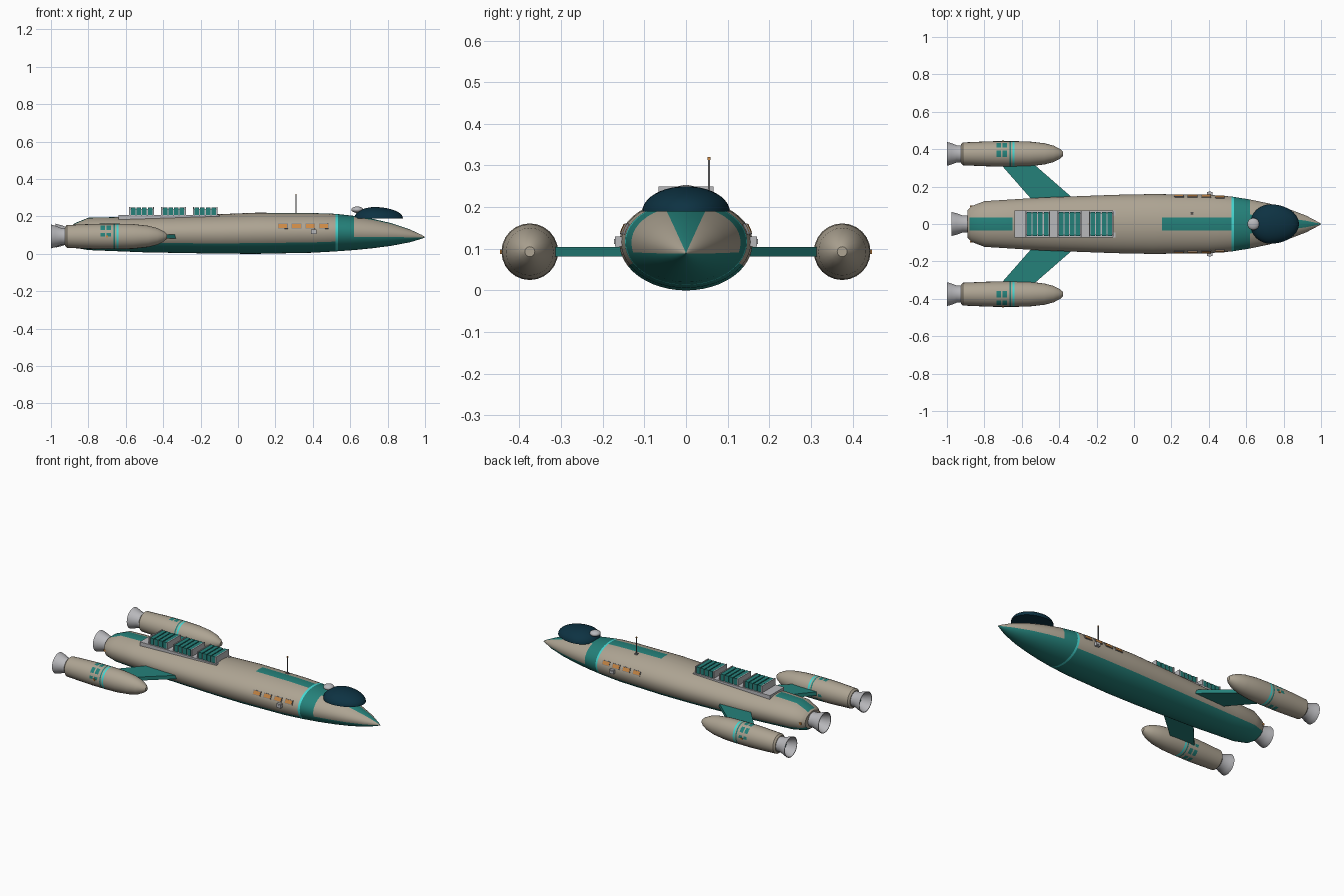
import bpy, bmesh, math
from mathutils import Vector, Matrix

cube = bpy.data.objects.get("Cube")
if cube:
    bpy.data.objects.remove(cube, do_unlink=True)


def material(name, rgb):
    m = bpy.data.materials.new(name)
    m.use_nodes = True
    m.diffuse_color = (*rgb, 1)
    m.node_tree.nodes["Principled BSDF"].inputs["Base Color"].default_value = (*rgb, 1)
    return m


beige = material("beige", (0.42, 0.37, 0.29))
teal = material("teal", (0.018, 0.22, 0.195))
aqua = material("turquoise", (0.06, 0.68, 0.64))
orange = material("orange", (0.6, 0.25, 0.06))
navy = material("navy glass", (0.004, 0.032, 0.055))
grey = material("light grey", (0.48, 0.48, 0.5))
steel = material("steel grey", (0.2, 0.2, 0.21))


def finish(name, bm, mats, rule=None, angle=35):
    bmesh.ops.recalc_face_normals(bm, faces=bm.faces)
    if rule:
        for f in bm.faces:
            f.material_index = rule(f.calc_center_median())
    me = bpy.data.meshes.new(name)
    bm.to_mesh(me)
    bm.free()
    for m in mats:
        me.materials.append(m)
    ob = bpy.data.objects.new(name, me)
    bpy.context.collection.objects.link(ob)
    if angle:
        bpy.ops.object.select_all(action="DESELECT")
        ob.select_set(True)
        bpy.context.view_layer.objects.active = ob
        bpy.ops.object.shade_smooth_by_angle(angle=math.radians(angle))
    return ob


def skin(rings, caps=True):
    """Bridge a row of equal point rings into a tube."""
    bm = bmesh.new()
    rows = [[bm.verts.new(p) for p in ring] for ring in rings]
    n = len(rows[0])
    for a, b in zip(rows, rows[1:]):
        for i in range(n):
            bm.faces.new((a[i], a[(i + 1) % n], b[(i + 1) % n], b[i]))
    if caps:
        bm.faces.new(rows[0])
        bm.faces.new(rows[-1])
    return bm


def lathe(profile, y, z, n=24, caps=True):
    turn = [2 * math.pi * i / n for i in range(n)]
    return skin([[(x, y + r * math.cos(a), z + r * math.sin(a)) for a in turn]
                 for x, r in profile], caps)


def add_box(bm, centre, size, tilt=0):
    mat = (Matrix.Translation(centre) @ Matrix.Rotation(tilt, 4, "X")
           @ Matrix.Diagonal((*size, 1)))
    bmesh.ops.create_cube(bm, size=1, matrix=mat)


def boxes(name, items, mat):
    bm = bmesh.new()
    for item in items:
        add_box(bm, *item)
    return finish(name, bm, [mat], angle=None)


# Hull stations: x, half width, bottom, top
STATIONS = [
    (-0.89, 0.075, 0.045, 0.15), (-0.87, 0.095, 0.032, 0.165),
    (-0.8, 0.122, 0.02, 0.193), (-0.5, 0.141, 0.008, 0.2),
    (-0.1, 0.156, 0.001, 0.212), (0.1, 0.16, 0.0, 0.22),
    (0.4, 0.156, 0.006, 0.218), (0.52, 0.147, 0.013, 0.214),
    (0.62, 0.131, 0.02, 0.203), (0.72, 0.11, 0.03, 0.187),
    (0.82, 0.083, 0.043, 0.164), (0.92, 0.045, 0.062, 0.13),
    (0.98, 0.013, 0.08, 0.102), (1.0, 0.001, 0.088, 0.09)]


def section(x):
    for a, b in zip(STATIONS, STATIONS[1:]):
        if x <= b[0]:
            t = (x - a[0]) / (b[0] - a[0])
            w, lo, hi = (p + (q - p) * t for p, q in zip(a[1:], b[1:]))
            return w, lo, hi, lo + (hi - lo) * 0.52
    return section(1.0)


def hull_point(x, a):
    w, lo, hi, mid = section(x)
    s = math.sin(a)
    return Vector((x, w * math.cos(a), mid + s * ((hi - mid) if s > 0 else (mid - lo))))


def hull_rule(c):
    w, lo, hi, mid = section(c.x)
    a = math.degrees(math.atan2((c.z - mid) / (hi - lo), abs(c.y) / (2 * w)))
    if 0.522 < c.x < 0.535:
        return 2
    if 0.535 < c.x < 0.62:
        return 1
    if c.x > 0.62:
        return int(a < -15 or a > 67)
    if a < -33:
        return 1
    top_stripe = 0.15 < c.x < 0.522 or -0.88 < c.x < -0.65
    return int(a > 0 and top_stripe and abs(c.y) < 0.034)


# Hull, cut along the edges of its painted stripes
extra = [-0.88, -0.65, -0.3, 0.15, 0.522, 0.535, 0.57, 0.67, 0.77, 0.87, 0.95]
xs = sorted([s[0] for s in STATIONS] + extra)
turn = [2 * math.pi * i / 48 for i in range(48)]
bm = skin([[hull_point(x, a) for a in turn] for x in xs])
for y in (-0.034, 0.034):
    part = [f for f in bm.faces if f.calc_center_median().z > 0.12
            and f.calc_center_median().x < 0.522]
    geom = part + list({e for f in part for e in f.edges}) + list({v for f in part for v in f.verts})
    bmesh.ops.bisect_plane(bm, geom=geom, dist=1e-5, plane_co=(0, y, 0), plane_no=(0, 1, 0))
finish("hull", bm, [beige, teal, aqua], hull_rule)


def bell(name, x0, x1, y, z):
    """Flared open nozzle with an inner wall."""
    d = x1 - x0
    prof = [(x1, 0.046), (x1 - 0.35 * d, 0.046), (x0 + 0.3 * d, 0.057), (x0, 0.064),
            (x0, 0.06), (x0 + 0.3 * d, 0.052), (x1 - 0.3 * d, 0.035)]
    finish(name, lathe(prof, y, z, 28), [grey])
    finish(name + "_core", lathe([(x1 - 0.35 * d, 0.03), (x1 - 0.2 * d, 0.03)], y, z), [teal])


bell("main_nozzle", -0.975, -0.885, 0, 0.097)

# Nacelles, wings and side fittings, once per side
NACELLE = [(-0.925, 0.05), (-0.915, 0.061), (-0.8, 0.066), (-0.735, 0.068), (-0.712, 0.068),
           (-0.703, 0.068), (-0.68, 0.068), (-0.665, 0.068), (-0.657, 0.068), (-0.65, 0.068),
           (-0.638, 0.068), (-0.56, 0.066), (-0.48, 0.057), (-0.43, 0.044), (-0.395, 0.026),
           (-0.38, 0.012)]
for side, label in ((-1, "front"), (1, "back")):
    yc, zc = side * 0.375, 0.093

    def nacelle_rule(c):
        if -0.65 < c.x < -0.638:
            return 2
        if -0.665 < c.x < -0.657:
            return 1
        step = int(math.degrees(math.atan2(c.z - zc, (c.y - yc) * side)) % 360 // 15)
        dash = -0.735 < c.x < -0.712 or -0.703 < c.x < -0.68
        return int(dash and step % 3 != 1 and step % 12 < 7)

    finish(label + "_nacelle", lathe(NACELLE, yc, zc), [beige, teal, aqua], nacelle_rule)
    bell(label + "_nozzle", -1.0, -0.92, yc, zc)
    boxes(label + "_nacelle_lamp", [((-0.7, yc + side * 0.068, zc), (0.012, 0.008, 0.01))], orange)

    # Swept wing with a thin bevelled edge
    plan = [(-0.29, 0.1), (-0.335, 0.145), (-0.53, 0.315), (-0.56, 0.34),
            (-0.72, 0.34), (-0.7, 0.305), (-0.555, 0.14), (-0.53, 0.1)]
    bm = skin([[(x, side * y, z) for x, y in plan] for z in (0.081, 0.104)])
    finish(label + "_wing", bm, [teal], angle=None)

    # Windows lie on the curved hull
    panes, frames = [], []
    for i in range(4):
        x, a = 0.24 + i * 0.073, math.radians(18)
        p = hull_point(x, a)
        p.y *= side
        tilt = side * math.radians(24)
        panes.append((p, (0.046, 0.009, 0.022), tilt))
        frames.append((p, (0.052, 0.006, 0.028), tilt))
    boxes(label + "_windows", panes, orange)
    boxes(label + "_window_frames", frames, steel)

    # Docking hatch and thruster block
    boxes(label + "_hatch", [((0.405, side * 0.16, 0.117), (0.028, 0.022, 0.024)),
                             ((0.405, side * 0.168, 0.117), (0.016, 0.01, 0.012))], grey)
    boxes(label + "_tail_lamp", [((-0.87, side * 0.095, 0.1), (0.014, 0.008, 0.012))], orange)

# Radiator deck with three finned modules
boxes("radiator_deck", [((-0.37, 0, 0.185), (0.54, 0.142, 0.045))], grey)
fins, frames = [], []
for x0 in (-0.58, -0.41, -0.24):
    for i in range(4):
        fins.append(((x0 + 0.02 + i * 0.03, 0, 0.226), (0.024, 0.126, 0.044)))
    frames.append(((x0 + 0.065, 0, 0.224), (0.12, 0.116, 0.034)))
    for dx in (0.002, 0.128):
        frames.append(((x0 + dx, 0, 0.227), (0.007, 0.132, 0.046)))
boxes("radiator_fins", fins, teal)
boxes("radiator_frames", frames, grey)

# Canopy: flat-based teardrop dome
bm = bmesh.new()
bmesh.ops.create_uvsphere(bm, u_segments=40, v_segments=20, radius=1)
geom = list(bm.verts) + list(bm.edges) + list(bm.faces)
cut = bmesh.ops.bisect_plane(bm, geom=geom, dist=1e-5, plane_co=(0, 0, 0),
                             plane_no=(0, 0, 1), clear_inner=True)
bmesh.ops.holes_fill(bm, edges=[e for e in bm.edges if e.is_boundary])
for v in bm.verts:
    front = v.co.x > 0
    v.co = (0.73 + v.co.x * (0.152 if front else 0.108), v.co.y * 0.105,
            0.189 + v.co.z * 0.061)
finish("canopy", bm, [navy])

# Sensor blister behind the canopy
bm = bmesh.new()
bmesh.ops.create_uvsphere(bm, u_segments=20, v_segments=12, radius=1,
                          matrix=Matrix.Translation((0.638, 0, 0.236)) @ Matrix.Diagonal((0.032, 0.032, 0.017, 1)))
finish("sensor_blister", bm, [grey])

# Antenna mast with base and lamp
boxes("antenna_base", [((0.31, 0.055, 0.212), (0.018, 0.016, 0.012))], steel)
boxes("antenna_mast", [((0.31, 0.055, 0.265), (0.005, 0.005, 0.1))], steel)
boxes("antenna_lamp", [((0.31, 0.055, 0.317), (0.007, 0.007, 0.007))], orange)
